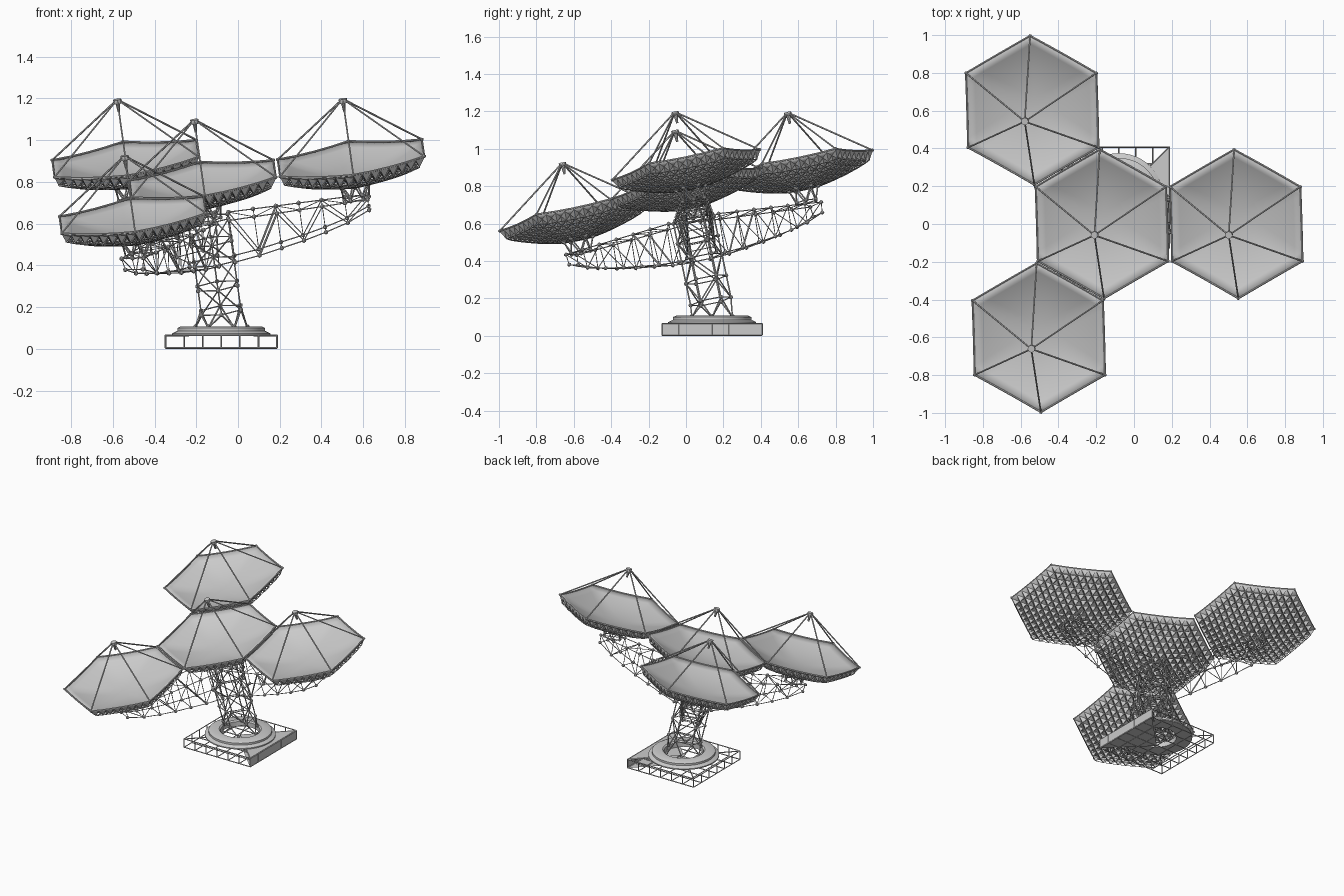
import bpy, bmesh, math
from mathutils import Vector, Matrix

if "Cube" in bpy.data.objects:
    bpy.data.objects.remove(bpy.data.objects["Cube"])

# Tilted frame shared by dishes, arms and column
N = Vector((-0.14, -0.21, 1)).normalized()
X = Vector((1, 0, 0.14))
X = (X - N * X.dot(N)).normalized()
Y = N.cross(X)
HEAD = Matrix.Translation((-0.17, 0, 0.815)) @ Matrix((X, Y, N)).transposed().to_4x4()
R, DEPTH, FOCUS, DIV = 0.403, 0.088, 0.28, 8


def V(*a):
    return Vector(a)


def polar(r, deg, z=0.0):
    a = math.radians(deg)
    return V(r * math.cos(a), r * math.sin(a), z)


def bar(bm, a, b, r=0.003, sides=6, r2=None):
    d = b - a
    if d.length < 1e-5:
        return
    m = Matrix.Translation((a + b) / 2) @ d.to_track_quat('Z', 'Y').to_matrix().to_4x4()
    bmesh.ops.create_cone(bm, cap_ends=True, segments=sides, radius1=r,
                          radius2=r if r2 is None else r2, depth=d.length, matrix=m)


def node(bm, p, r=0.011):
    bmesh.ops.create_icosphere(bm, subdivisions=1, radius=r, matrix=Matrix.Translation(p))


def to_mesh(bm, name):
    me = bpy.data.meshes.new(name)
    bm.to_mesh(me)
    bm.free()
    return me


def place(me, name, mat=None):
    ob = bpy.data.objects.new(name, me)
    bpy.context.collection.objects.link(ob)
    ob.matrix_world = mat or Matrix()
    return ob


def on_bowl(p, off=0.0):
    # nearly straight hexagon edges: blend hexagonal and round distance
    h = max(abs(p.dot(polar(1, a))) for a in (0, 60, 120)) / (R * math.cos(math.pi / 6))
    s = 0.65 * h * h + 0.35 * p.length_squared / R ** 2
    return V(p.x, p.y, DEPTH * (s - 1) + off)


# Triangular lattice over the hexagon
E1, E2 = polar(R / DIV, 30), polar(R / DIV, 90)
lat = {(i, j): E1 * i + E2 * j for i in range(-DIV, DIV + 1) for j in range(-DIV, DIV + 1)
       if abs(i + j) <= DIV}

lat = {k: p for k, p in lat.items()}
# Dish reflector: shallow bowl with hexagonal outline
bm = bmesh.new()
vs = {k: bm.verts.new(on_bowl(p)) for k, p in lat.items()}
ups = []
for i in range(-DIV - 1, DIV + 1):
    for j in range(-DIV - 1, DIV + 1):
        up = ((i, j), (i + 1, j), (i, j + 1))
        for tri in (up, ((i + 1, j), (i + 1, j + 1), (i, j + 1))):
            if all(t in vs for t in tri):
                bm.faces.new([vs[t] for t in tri]).smooth = True
                if tri is up:
                    ups.append(tri)
reflector = to_mesh(bm, "dish_reflector")

# Dish backing: pyramids under alternate triangles, tied by a bar lattice
bm = bmesh.new()
tips = {}
for tri in ups:
    ps = [on_bowl(lat[t], -0.006) for t in tri]
    c = sum(ps, V(0, 0, 0)) / 3 + V(0, 0, -0.036)
    tips[tri[0]] = c
    q = [bm.verts.new(p) for p in ps] + [bm.verts.new(c)]
    for a, b in ((0, 1), (1, 2), (2, 0)):
        bm.faces.new((q[b], q[a], q[3]))
for (i, j), c in tips.items():
    for k in ((i + 1, j), (i, j + 1), (i - 1, j + 1)):
        if k in tips:
            bar(bm, c, tips[k], 0.0025, 4)
# mounting frame below the backing
for k in range(6):
    a, b = polar(0.06, 60 * k, -0.2), polar(0.06, 60 * k + 60, -0.2)
    bar(bm, a, b)
    bar(bm, a, polar(0.08, 60 * k + 30, -0.125), 0.004)
    bar(bm, b, polar(0.08, 60 * k + 30, -0.125), 0.004)
    node(bm, a)
    node(bm, polar(0.08, 60 * k + 30, -0.128), 0.013)
backing = to_mesh(bm, "dish_backing")

# Straight rim, feed legs and feed horn
bm = bmesh.new()
apex = V(0, 0, FOCUS)
for k in range(6):
    a, b = polar(R, 30 + 60 * k), polar(R, 90 + 60 * k)
    for s in range(4):
        bar(bm, on_bowl(a.lerp(b, s / 4)), on_bowl(a.lerp(b, (s + 1) / 4)), 0.005)
    bar(bm, a, apex + polar(0.016, 30 + 60 * k), 0.0045)
    node(bm, a, 0.009)
bar(bm, apex - V(0, 0, 0.008), apex + V(0, 0, 0.012), 0.02, 8)
bar(bm, apex - V(0, 0, 0.05), apex, 0.006, 8, 0.012)
feed = to_mesh(bm, "dish_feed_frame")

RAISE = Matrix.Translation((0, 0, 0.022))
for name, off, lift in (("centre", V(0, 0, 0), Matrix()),
                        ("right", polar(0.718, 0), Matrix()),
                        ("back", polar(0.71, 120), RAISE),
                        ("front", polar(0.71, 240), Matrix())):
    m = lift @ HEAD @ Matrix.Translation(off)
    for me, part in ((reflector, "reflector"), (backing, "backing"), (feed, "feed_frame")):
        ob = place(me, f"{name}_dish_{part}", m)
        if part == "reflector":
            mod = ob.modifiers.new("thickness", 'SOLIDIFY')
            mod.thickness, mod.offset = 0.006, -1

# Truss arm: four thin chords, deep at the hub and shallow at the tip
bm = bmesh.new()
stations = [(0.10, -0.41, 0.10), (0.22, -0.395, 0.093), (0.33, -0.375, 0.088),
            (0.44, -0.355, 0.083), (0.55, -0.33, 0.077), (0.66, -0.30, 0.07),
            (0.77, -0.255, 0.06)]
prev = None
for n, (r, zb, w) in enumerate(stations):
    c = [V(r, -w, -0.2), V(r, w, -0.2), V(r, w * 0.8, zb), V(r, -w * 0.8, zb)]
    for k in range(4):
        node(bm, c[k], 0.012)
        bar(bm, c[k], c[(k + 1) % 4], 0.0022)
    if prev:
        for k in range(4):
            bar(bm, prev[k], c[k], 0.0028)
        for a, b in ((0, 3), (1, 2)):
            bar(bm, prev[a if n % 2 else b], c[b if n % 2 else a],
                0.005 if n == 2 else 0.0025)
        bar(bm, prev[n % 2], c[1 - n % 2], 0.002)
    prev = c
arm = to_mesh(bm, "truss_arm")
for name, deg in (("right", 0), ("back", 120), ("front", 240)):
    place(arm, f"{name}_truss_arm", HEAD @ Matrix.Rotation(math.radians(deg), 4, 'Z'))

# Lattice column along the tilted axis
bm = bmesh.new()
levels = [-0.2, -0.31, -0.41, -0.53, -0.65]
for n, z in enumerate(levels):
    for k in range(6):
        p = polar(0.11, 60 * k + 30, z)
        q = polar(0.11, 60 * k + 90, z)
        node(bm, p, 0.012)
        bar(bm, p, q, 0.003)
        if n:
            up = levels[n - 1]
            flip = (n + k) % 2
            bar(bm, p, polar(0.11, 60 * k + 30, up), 0.004)
            bar(bm, p if flip else q, polar(0.11, 60 * k + (90 if flip else 30), up), 0.0035)
place(to_mesh(bm, "lattice_column"), "lattice_column", HEAD)

# Feet from the column down to the turntable
BASE = V(-0.08, 0.14, 0)
bm = bmesh.new()
for k in range(6):
    top = HEAD @ polar(0.11, 60 * k + 30, -0.65)
    for d in (0, 60):
        bar(bm, top, BASE + polar(0.125, 60 * k + d, 0.1), 0.004)
    node(bm, BASE + polar(0.125, 60 * k, 0.106), 0.012)
place(to_mesh(bm, "column_feet"), "column_feet")

# Turntable ring: lathed profile
bm = bmesh.new()
prof = [(.13, .066), (.235, .066), (.235, .074), (.21, .086), (.21, .1),
        (.193, .108), (.14, .108), (.13, .1)]
ring = [bm.verts.new((r, 0, z)) for r, z in prof]
edges = [bm.edges.new((ring[k], ring[(k + 1) % len(ring)])) for k in range(len(ring))]
bmesh.ops.spin(bm, geom=ring + edges, cent=(0, 0, 0), axis=(0, 0, 1),
               angle=math.tau, steps=48, use_merge=True)
bmesh.ops.remove_doubles(bm, verts=bm.verts, dist=1e-5)
bmesh.ops.recalc_face_normals(bm, faces=bm.faces)
ob = place(to_mesh(bm, "turntable_ring"), "turntable_ring", Matrix.Translation(BASE))
bpy.context.view_layer.objects.active = ob
ob.select_set(True)
bpy.ops.object.shade_smooth_by_angle(angle=math.radians(30))

# Square base frame with a bottom grid
bm = bmesh.new()
H, r = 0.267, 0.004
for k in range(7):
    t = -H + 2 * H * k / 6
    for s in (-H, H):
        bar(bm, BASE + V(t, s, r), BASE + V(t, s, 0.063), r, 4)
        bar(bm, BASE + V(s, t, r), BASE + V(s, t, 0.063), r, 4)
    bar(bm, BASE + V(t, -H, r), BASE + V(t, H, r), r, 4)
    bar(bm, BASE + V(-H, t, r), BASE + V(H, t, r), r, 4)
for s in (-H, H):
    bar(bm, BASE + V(-H, s, 0.065), BASE + V(H, s, 0.065), r, 4)
    bar(bm, BASE + V(s, -H, 0.065), BASE + V(s, H, 0.065), r, 4)
for deg in range(45, 360, 90):
    bar(bm, BASE + polar(0.22, deg, 0.064), BASE + polar(H * 1.414, deg, 0.064), r, 4)
place(to_mesh(bm, "base_frame"), "base_frame")

# Panels on the right of the base: outer wall, top and bottom triangles
bm = bmesh.new()
tri = [(0, 0), (0.27, -0.27), (0.27, 0.27)]
low, high = ([bm.verts.new(BASE + V(x, y, z)) for x, y in tri] for z in (0.001, 0.066))
bm.faces.new(low[::-1])
bm.faces.new(high)
bm.faces.new((low[1], low[2], high[2], high[1]))
place(to_mesh(bm, "base_panels"), "base_panels")
